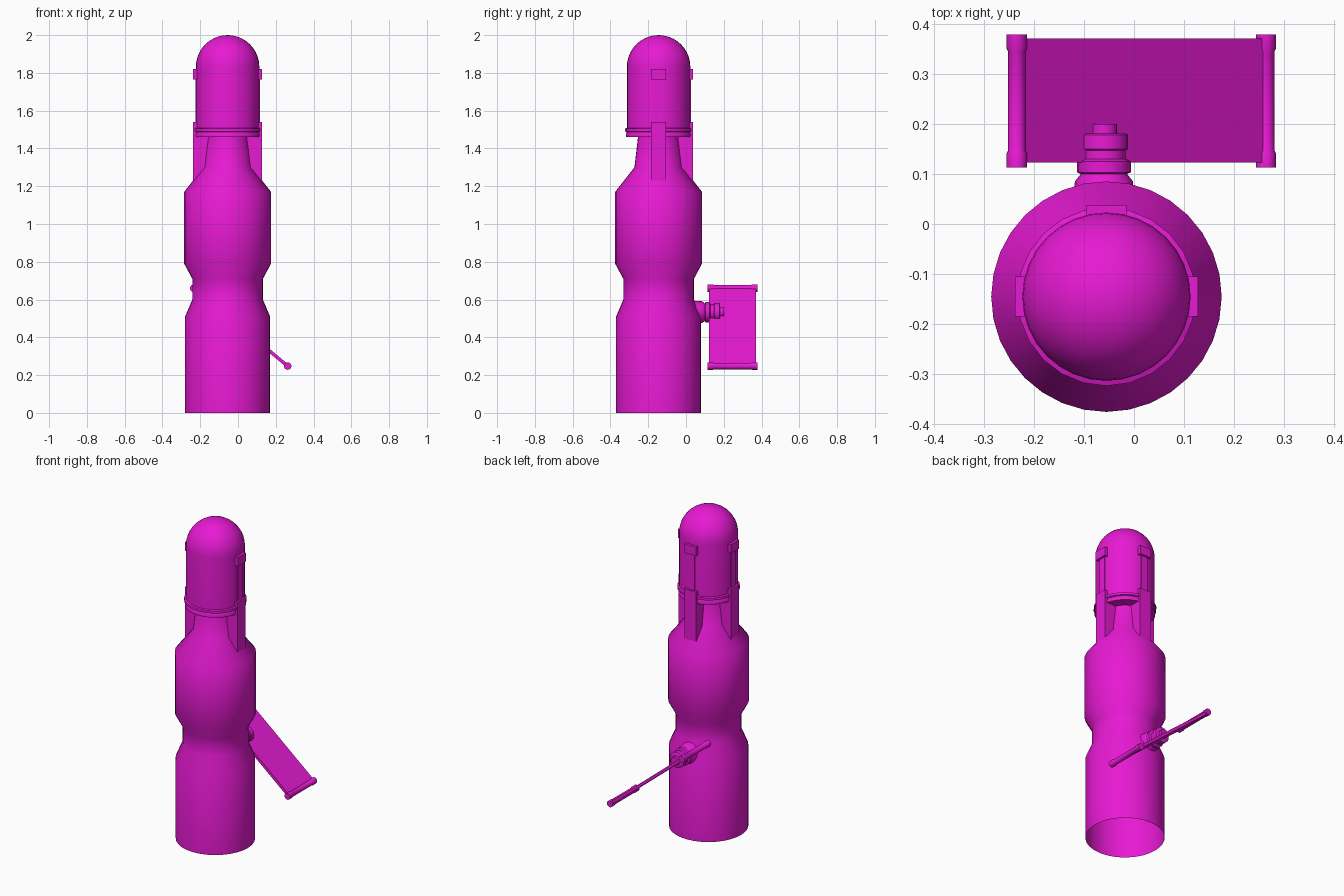
import bpy, bmesh, math
from mathutils import Matrix, Vector

if "Cube" in bpy.data.objects:
    bpy.data.objects.remove(bpy.data.objects["Cube"])

CX, CY = -0.055, -0.145          # axis of the main body
mat = bpy.data.materials.new("magenta")
mat.diffuse_color = (0.8, 0.01, 0.65, 1)
mat.use_nodes = True
mat.node_tree.nodes["Principled BSDF"].inputs["Base Color"].default_value = mat.diffuse_color


def finish(name, bm, matrix, smooth=None):
    bmesh.ops.remove_doubles(bm, verts=bm.verts, dist=1e-5)
    bmesh.ops.recalc_face_normals(bm, faces=bm.faces)
    me = bpy.data.meshes.new(name)
    bm.to_mesh(me)
    bm.free()
    ob = bpy.data.objects.new(name, me)
    bpy.context.collection.objects.link(ob)
    ob.matrix_world = matrix
    me.materials.append(mat)
    if smooth:
        bpy.ops.object.select_all(action='DESELECT')
        ob.select_set(True)
        bpy.context.view_layer.objects.active = ob
        bpy.ops.object.shade_smooth_by_angle(angle=math.radians(smooth))
    return ob


def lathe(name, profile, matrix, sides=32, smooth=50):
    """Spin (radius, height) points around local z."""
    bm = bmesh.new()
    vs = [bm.verts.new((r, 0, z)) for r, z in profile]
    es = [bm.edges.new(p) for p in zip(vs, vs[1:])]
    bmesh.ops.spin(bm, geom=vs + es, axis=(0, 0, 1), cent=(0, 0, 0),
                   angle=math.tau, steps=sides, use_merge=True)
    return finish(name, bm, matrix, smooth)


def box(name, lo, hi, matrix):
    bm = bmesh.new()
    bmesh.ops.create_cube(bm, size=1)
    lo, hi = Vector(lo), Vector(hi)
    for v in bm.verts:
        v.co = Vector([(lo[i] + hi[i]) / 2 + v.co[i] * (hi[i] - lo[i]) for i in range(3)])
    return finish(name, bm, matrix)


axis = Matrix.Translation((CX, CY, 0))
along_y = Matrix.Rotation(-math.pi / 2, 4, 'X')   # local z -> world +y

# Hilt body, open at the bottom
lathe("body", [(0.225, 0), (0.225, 0.51), (0.187, 0.60), (0.187, 0.71), (0.23, 0.79),
               (0.23, 1.17), (0.128, 1.30), (0.108, 1.47)], axis)

# Domed capsule on the neck
R, top = 0.168, 2.0
dome = [(R * math.cos(a), top - R + R * math.sin(a))
        for a in (math.pi / 2 * i / 10 for i in range(11))]
lathe("capsule", [(0, 1.46), (R, 1.46)] + dome, axis)

# Double-lipped collar round the capsule base
lathe("collar", [(0.16, 1.46), (0.172, 1.46), (0.174, 1.477), (0.17, 1.482), (0.17, 1.487),
                 (0.178, 1.490), (0.178, 1.505), (0.16, 1.512)], axis, sides=24)

# Three fins, each with a strip and an upper clip (right, back, left)
for side, turn in (("right", 0), ("back", 90), ("left", 180)):
    m = axis @ Matrix.Rotation(math.radians(turn), 4, 'Z')
    box(f"fin_{side}", (0.09, -0.04, 1.20), (0.182, 0.04, 1.54), m)
    box(f"strip_{side}", (0.15, -0.022, 1.53), (0.171, 0.022, 1.78), m)
    box(f"clip_{side}", (0.15, -0.04, 1.765), (0.183, 0.04, 1.82), m)

# Swivel mount on the back
lathe("swivel_mount", [(0.062, 0.03), (0.058, 0.085), (0.046, 0.10), (0.054, 0.103),
                       (0.054, 0.125), (0.043, 0.13), (0.043, 0.147), (0.048, 0.15),
                       (0.048, 0.178), (0.042, 0.181), (0.026, 0.181), (0.026, 0.2), (0, 0.2)],
      Matrix.Translation((-0.06, 0, 0.533)) @ along_y, sides=20, smooth=40)

# Tilted panel with a rod at each end
a, b = Vector((-0.234, 0, 0.66)), Vector((0.263, 0, 0.248))
d = b - a
tilt = Matrix.Translation((a + b) / 2) @ Matrix.Rotation(math.atan2(-d.z, d.x), 4, 'Y')
h = d.length / 2
box("panel", (-h, 0.123, -0.009), (h, 0.37, 0.009), tilt)
for end, p in (("upper", a), ("lower", b)):
    lathe(f"rod_{end}", [(0, 0.113), (0.020, 0.113), (0.020, 0.142), (0.017, 0.148),
                         (0.017, 0.343), (0.020, 0.349), (0.020, 0.378), (0, 0.378)],
          Matrix.Translation(p) @ along_y, sides=16, smooth=40)
